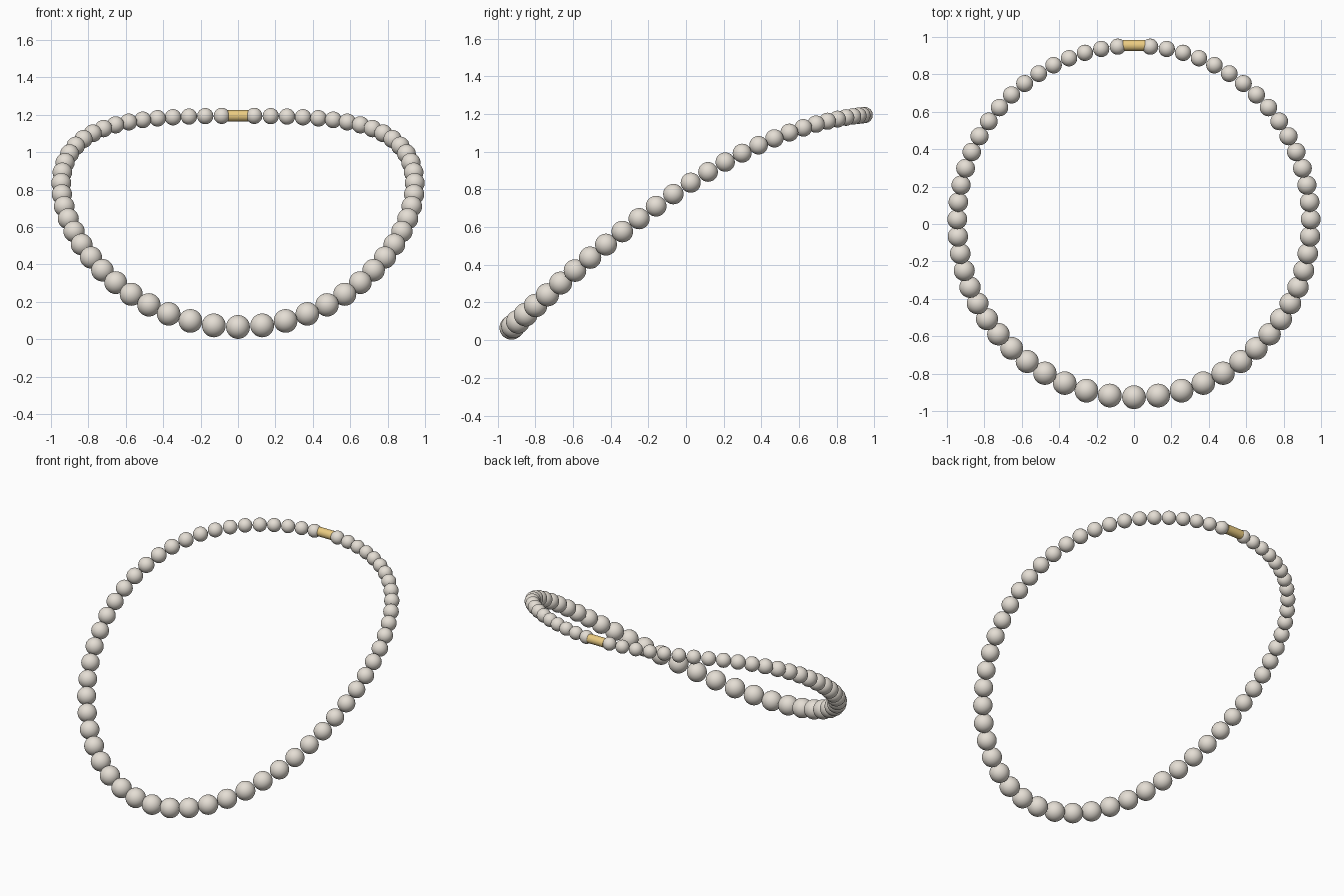
import bpy, bmesh
from math import sin, cos, pi
from mathutils import Vector, Matrix

if "Cube" in bpy.data.objects:
    bpy.data.objects.remove(bpy.data.objects["Cube"])

PER_SIDE = 29          # beads on each side of the front bead
LAST_X = 0.087         # where the last bead sits beside the clasp


def material(name, rgb):
    m = bpy.data.materials.new(name)
    m.diffuse_color = (*rgb, 1)
    m.use_nodes = True
    m.node_tree.nodes["Principled BSDF"].inputs["Base Color"].default_value = m.diffuse_color
    return m


# Strand path: round in plan, rising from front to a flattened back
def path(a):
    u = (1 - cos(a)) / 2
    f = 1.7 * u - 0.7 * u * u + 0.29 * u * (1 - u) * (u - 0.5)
    return Vector((0.945 * sin(a), 0.013 - 0.939 * cos(a), 0.066 + 1.129 * f))


# Graduated bead size: largest at the front
def radius(a):
    return 0.0533 + 0.0103 * cos(a)


# Walk along the path, bead by bead
def string_beads(gap):
    angles = [0.0]
    for _ in range(PER_SIDE):
        a = angles[-1]
        lo, hi = a, a + 0.4
        for _ in range(30):
            mid = (lo + hi) / 2
            if (path(mid) - path(a)).length < radius(a) + radius(mid) + gap:
                lo = mid
            else:
                hi = mid
        angles.append(lo)
    return angles


# Find the gap that ends the strand at the clasp
lo, hi = -0.02, 0.02
end = pi - LAST_X / 0.945
for _ in range(30):
    gap = (lo + hi) / 2
    if string_beads(gap)[-1] < end:
        lo = gap
    else:
        hi = gap
angles = string_beads(gap)

# Beads
bm = bmesh.new()
for i, a in enumerate(angles):
    for side in ((1,) if i == 0 else (1, -1)):
        p = path(a)
        p.x *= side
        bmesh.ops.create_uvsphere(bm, u_segments=32, v_segments=18,
                                  radius=radius(a), matrix=Matrix.Translation(p))
for f in bm.faces:
    f.smooth = True
mesh = bpy.data.meshes.new("beads")
bm.to_mesh(mesh)
bm.free()
beads = bpy.data.objects.new("beads", mesh)
bpy.context.collection.objects.link(beads)
mesh.materials.append(material("pearl", (0.78, 0.73, 0.66)))

# Barrel clasp at the back
bpy.ops.mesh.primitive_cylinder_add(vertices=32, radius=0.03, depth=0.12,
                                    location=path(pi) + Vector((0, 0.003, 0)),
                                    rotation=(0, pi / 2, 0))
clasp = bpy.context.object
clasp.name = "clasp"
clasp.data.materials.append(material("gold", (0.83, 0.6, 0.22)))
bpy.ops.object.shade_smooth_by_angle()
